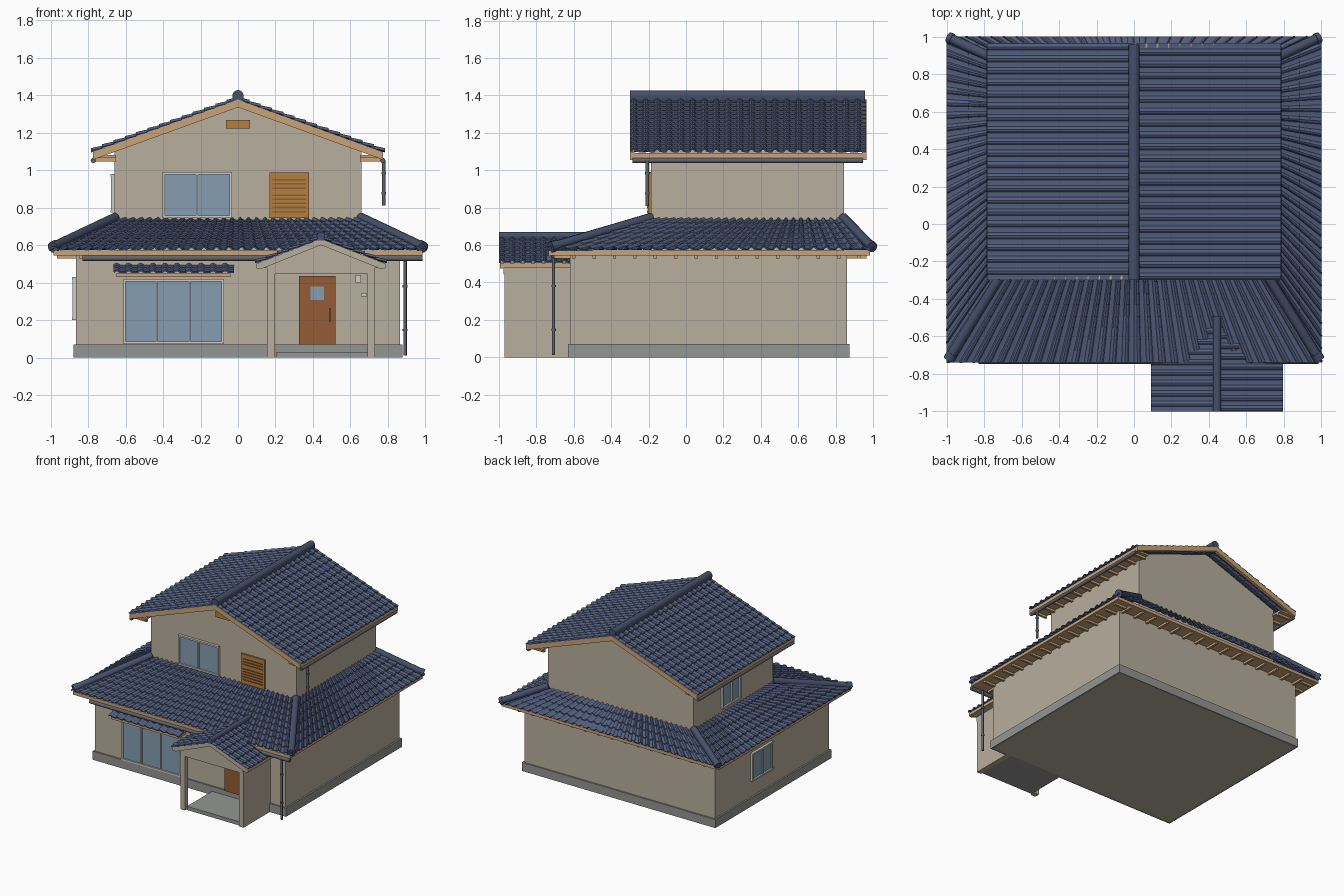
import bpy, math
from mathutils import Vector

if "Cube" in bpy.data.objects:
    bpy.data.objects.remove(bpy.data.objects["Cube"])


def mat(name, r, g, b):
    m = bpy.data.materials.new(name)
    lin = [((c / 255 + 0.055) / 1.055) ** 2.4 for c in (r, g, b)]
    m.diffuse_color = (*lin, 1)
    m.use_nodes = True
    m.node_tree.nodes["Principled BSDF"].inputs["Base Color"].default_value = m.diffuse_color
    return m


TILE = mat("slate_blue_tile", 82, 94, 126)
RIDGE = mat("dark_ridge_tile", 70, 80, 107)
WALL = mat("beige_plaster", 184, 175, 157)
TRIM = mat("tan_timber", 200, 164, 122)
GLASS = mat("blue_glass", 134, 158, 178)
DOOR = mat("brown_door_wood", 146, 92, 54)
SLAT = mat("orange_wood", 180, 126, 64)
STONE = mat("grey_foundation", 148, 150, 147)
FRAME = mat("pale_frame", 208, 203, 195)
PIPE = mat("gutter_grey", 96, 99, 105)


def add(name, verts, faces, m):
    me = bpy.data.meshes.new(name)
    me.from_pydata([tuple(v) for v in verts], [], faces)
    me.materials.append(m)
    ob = bpy.data.objects.new(name, me)
    bpy.context.collection.objects.link(ob)
    return ob


def prism(name, pts, y0, y1, m):
    """Extrude a counter-clockwise (x, z) outline along y."""
    n = len(pts)
    verts = [(x, y, z) for y in (y0, y1) for x, z in pts]
    faces = [list(range(n)), list(range(2 * n - 1, n - 1, -1))]
    faces += [[i, i + n, (i + 1) % n + n, (i + 1) % n] for i in range(n)]
    return add(name, verts, faces, m)


def box(name, x0, x1, y0, y1, z0, z1, m):
    return prism(name, [(x0, z0), (x1, z0), (x1, z1), (x0, z1)], y0, y1, m)


def tube(name, p, q, r, m, n=10):
    p, q = Vector(p), Vector(q)
    rot = (q - p).to_track_quat('Z', 'Y')
    ring = [rot @ Vector((r * math.cos(2 * math.pi * i / n), r * math.sin(2 * math.pi * i / n), 0)) for i in range(n)]
    verts = [p + v for v in ring] + [q + v for v in ring]
    faces = [list(range(n - 1, -1, -1)), list(range(n, 2 * n))]
    faces += [[i, (i + 1) % n, (i + 1) % n + n, i + n] for i in range(n)]
    ob = add(name, verts, faces, m)
    for f in ob.data.polygons:
        f.use_smooth = len(f.vertices) == 4
    return ob


WAVE = [(0, 0), (.12, .75), (.27, 1), (.42, .75), (.55, .1), (.8, 0)]


def tiles(name, a, b, c, d, ribs, rows, h=0.014, step=0.008):
    """Pantile sheet: a-b is the eave, d-c the top edge; ribs fan between them."""
    a, b, c, d = map(Vector, (a, b, c, d))
    us = [((i + t) / ribs, k) for i in range(ribs) for t, k in WAVE] + [(1, 0)]
    vs = [(r + e, 1 - e) for r in range(rows) for e in (0, 1)]
    verts = []
    for v, lift in vs:
        for u, k in us:
            p = a.lerp(b, u).lerp(d.lerp(c, u), v / rows)
            verts.append(p + Vector((0, 0, h * k + step * lift)))
    n = len(us)
    faces = [[j * n + i, j * n + i + 1, (j + 1) * n + i + 1, (j + 1) * n + i]
             for j in range(len(vs) - 1) for i in range(n - 1)]
    ob = add(name, verts, faces, TILE)
    s = ob.modifiers.new("thickness", 'SOLIDIFY')
    s.thickness, s.offset = 0.008, -1
    return ob


def plate(name, face, pos, a0, a1, z0, z1, d0, d1, m):
    """Thin plate on the front wall (a is x) or left wall (a is y), standing d0..d1 out."""
    if face == "front":
        return box(name, a0, a1, pos - d1, pos - d0, z0, z1, m)
    return box(name, pos - d1, pos - d0, a0, a1, z0, z1, m)


def window(name, face, pos, a0, a1, z0, z1, panes):
    t = 0.013
    plate(name + "_glass", face, pos, a0 + t, a1 - t, z0 + t, z1 - t, 0, 0.007, GLASS)
    for z in (z0, z1 - t):
        plate(name + "_rail", face, pos, a0, a1, z, z + t, 0, 0.02, FRAME)
    for i in range(panes + 1):
        a = a0 + (a1 - a0 - t) * i / panes
        w = t if i in (0, panes) else t * 0.7
        plate(name + "_stile", face, pos, a, a + w, z0, z1, 0, 0.018, FRAME)


# Ground floor and foundation
box("ground_floor_wall", -.865, .865, -.62, .862, 0, .55, WALL)
for n, c in (("front", (-.878, .878, -.632, -.615)), ("back", (-.878, .878, .857, .874)),
             ("left", (-.878, -.86, -.62, .865)), ("right", (.86, .878, -.62, .865))):
    box(n + "_foundation", *c, 0, .07, STONE)

# Upper floor
box("upper_floor_wall", -.66, .66, -.187, .845, .55, 1.095, WALL)
prism("gable_wall", [(-.66, 1.095), (.66, 1.095), (.66, 1.12), (0, 1.36), (-.66, 1.12)], -.187, .845, WALL)

# Lower skirt roof
box("lower_soffit", -.985, .985, -.735, .985, .545, .57, TRIM)
E, T = .572, .735
O = [(-1, -.74, E), (1, -.74, E), (1, 1, E), (-1, 1, E)]
I = [(-.655, -.185, T), (.655, -.185, T), (.655, .84, T), (-.655, .84, T)]
for k, (n, ribs, rows) in enumerate((("front", 30, 9), ("right", 26, 6), ("back", 30, 4), ("left", 26, 6))):
    j = (k + 1) % 4
    tiles(n + "_lower_roof", O[k], O[j], I[j], I[k], ribs, rows)
    o, i = Vector(O[k]), Vector(I[k])
    lift = Vector((0, 0, .012))
    tube(n + "_hip_ridge", o.lerp(i, .05) + lift, i + lift, .026, RIDGE)
    tube(n + "_hip_cap", o.lerp(i, .03) + lift, o.lerp(i, .09) + lift, .03, RIDGE)

# Lower rafters
for k in range(15):
    y = -.6 + k * .109
    for s in (-1, 1):
        x0, x1 = sorted((s * .86, s * .965))
        box("side_rafter", x0, x1, y - .009, y + .009, .528, .547, TRIM)
    x = -.84 + k * .12
    box("back_rafter", x - .009, x + .009, .86, .965, .528, .547, TRIM)
    box("front_rafter", x - .009, x + .009, -.705, -.62, .528, .547, TRIM)

# Upper gable roof
Y0, Y1, XE, ZE, ZR = -.297, .962, .785, 1.095, 1.375
tiles("right_upper_roof", (XE, Y0, ZE), (XE, Y1, ZE), (0, Y1, ZR), (0, Y0, ZR), 20, 13)
tiles("left_upper_roof", (-XE, Y1, ZE), (-XE, Y0, ZE), (0, Y0, ZR), (0, Y1, ZR), 20, 13)
barge = [(-.775, 1.055), (0, 1.335), (.775, 1.055), (.775, 1.097), (0, 1.377), (-.775, 1.097)]
prism("front_bargeboard", barge, Y0 - .003, Y0 + .022, TRIM)
prism("back_bargeboard", barge, Y1 - .022, Y1 + .003, TRIM)
for s in (-1, 1):
    side = "right" if s > 0 else "left"
    x0, x1 = sorted((s * .757, s * .775))
    box(side + "_upper_fascia", x0, x1, Y0, Y1, 1.06, 1.093, TRIM)
    x0, x1 = sorted((s * .65, s * .76))
    box(side + "_upper_soffit", x0, x1, Y0 + .02, Y1 - .02, 1.065, 1.08, TRIM)
    for k in range(12):
        y = -.25 + k * .105
        box("upper_rafter", x0, x1, y - .009, y + .009, 1.047, 1.066, TRIM)
    tube(side + "_upper_gutter", (s * .772, Y0 + .01, 1.052), (s * .772, Y1 - .015, 1.052), .014, PIPE)


def ridge(name, x, z, w, h, y0, y1):
    """Ridge course: straight base with a round cap."""
    arc = [(x + w * math.cos(t * math.pi / 8), z + h - w + w * math.sin(t * math.pi / 8)) for t in range(9)]
    prism(name, [(x - w * .8, z), (x + w * .8, z)] + arc, y0, y1, RIDGE)


ridge("main_ridge", 0, 1.355, .03, .072, -.3, .957)

# Entrance porch
prism("porch_gable", [(.155, .445), (.73, .445), (.73, .478), (.78, .478), (.78, .502), (.443, .632),
                      (.105, .502), (.105, .478), (.155, .478)], -.975, -.62, WALL)
tiles("porch_roof_right", (.795, -1, .503), (.795, -.5, .503), (.443, -.5, .636), (.443, -1, .636), 9, 6, .012)
tiles("porch_roof_left", (.09, -.5, .503), (.09, -1, .503), (.443, -1, .636), (.443, -.5, .636), 9, 6, .012)
prism("porch_bargeboard", [(.1, .475), (.13, .475), (.443, .6), (.755, .475), (.785, .475), (.785, .502),
                           (.443, .634), (.1, .502)], -.995, -.975, WALL)
for x in (.098, .772):
    box("porch_fascia", x, x + .016, -.995, -.63, .478, .503, TRIM)
ridge("porch_ridge", .443, .625, .021, .045, -1, -.49)
box("porch_post", .155, .197, -.97, -.928, 0, .445, WALL)
box("porch_side_wall", .69, .73, -.97, -.62, 0, .445, WALL)
box("porch_floor", .205, .69, -.955, -.62, 0, .03, STONE)

# Front door, lamp and mailbox
plate("door", "front", -.62, .325, .52, .07, .435, 0, .022, DOOR)
plate("door_window", "front", -.642, .388, .458, .307, .378, 0, .005, GLASS)
plate("door_handle", "front", -.642, .485, .493, .19, .265, 0, .015, PIPE)
plate("porch_lamp", "front", -.62, .628, .656, .4, .44, 0, .03, FRAME)
plate("mailbox", "front", -.62, .657, .688, .325, .345, 0, .015, FRAME)

# Windows
window("garden_window", "front", -.62, -.612, -.075, .072, .418, 3)
window("upper_front_window", "front", -.187, -.402, -.032, .745, .99, 2)
window("ground_left_window", "left", -.865, .13, .4, .2, .43, 2)
window("upper_left_window", "left", -.66, .25, .49, .775, .98, 2)

# Small awning over the garden window
tiles("awning_roof", (-.665, -.735, .45), (-.022, -.735, .45), (-.022, -.615, .495), (-.665, -.615, .495), 10, 2, .01)
box("awning_board", -.648, -.04, -.722, -.62, .43, .449, TRIM)

# Louvred shutter and gable vent
plate("shutter", "front", -.187, .167, .38, .745, .987, 0, .015, SLAT)
for z in [.775 + .022 * k for k in range(5)] + [.9 + .022 * k for k in range(3)]:
    plate("shutter_slat", "front", -.202, .185, .362, z, z + .008, 0, .006, DOOR)
plate("gable_vent", "front", -.187, -.065, .063, 1.222, 1.267, 0, .009, SLAT)

# Gutters and downspouts
tube("front_gutter", (-.83, -.732, .53), (.985, -.732, .53), .016, PIPE)
for n, x, y, z0, z1 in (("upper", .778, -.207, .81, 1.05), ("lower", .892, -.708, .012, .53)):
    tube(n + "_downspout", (x, y, z0), (x, y, z1), .009, PIPE)
    for f in (.25, .7):
        z = z0 + (z1 - z0) * f
        tube(n + "_pipe_bracket", (x, y, z), (x, y, z + .012), .013, PIPE)
